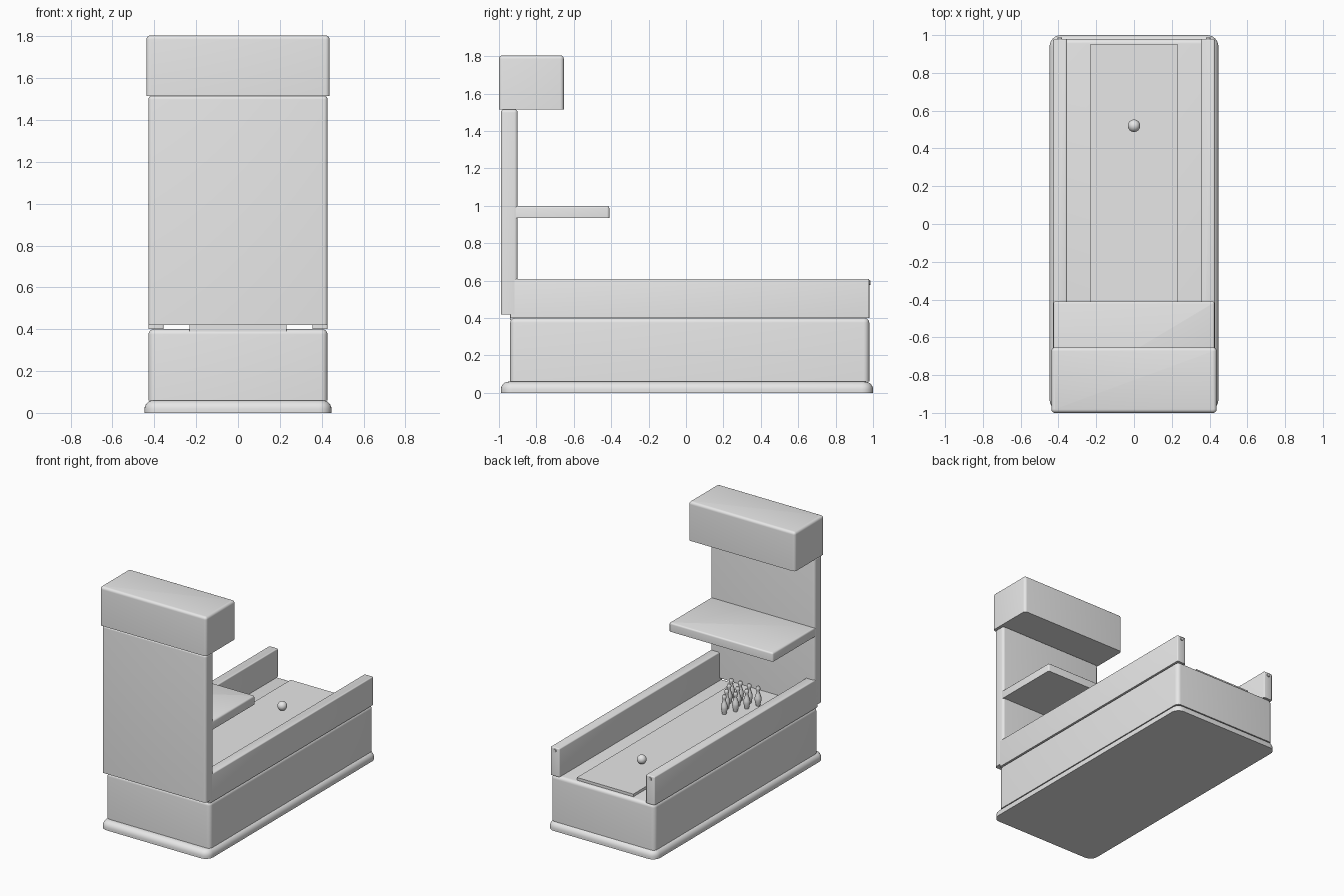
import bpy, bmesh, math

if "Cube" in bpy.data.objects:
    bpy.data.objects.remove(bpy.data.objects["Cube"])

grey = bpy.data.materials.new("plain_grey")
grey.diffuse_color = (0.8, 0.8, 0.8, 1)
grey.use_nodes = True
grey.node_tree.nodes["Principled BSDF"].inputs["Base Color"].default_value = grey.diffuse_color


def finish(name, bm):
    bmesh.ops.recalc_face_normals(bm, faces=bm.faces[:])
    me = bpy.data.meshes.new(name)
    bm.to_mesh(me)
    bm.free()
    ob = bpy.data.objects.new(name, me)
    bpy.context.collection.objects.link(ob)
    me.materials.append(grey)
    bpy.ops.object.select_all(action='DESELECT')
    ob.select_set(True)
    bpy.context.view_layer.objects.active = ob
    bpy.ops.object.shade_smooth_by_angle(angle=math.radians(35))
    return ob


def bevel(bm, test, width, seg):
    edges = [e for e in bm.edges if test(e)]
    bmesh.ops.bevel(bm, geom=edges, offset=width, segments=seg, profile=0.5,
                    affect='EDGES', clamp_overlap=True)


def box(name, x, y, z, corner=0, top=0, seg=5):
    """Box from ranges, with rounded upright corners and a rounded top rim."""
    bm = bmesh.new()
    bmesh.ops.create_cube(bm, size=1)
    for v in bm.verts:
        v.co = [r[0] if c < 0 else r[1] for c, r in zip(v.co, (x, y, z))]
    if corner:
        bevel(bm, lambda e: abs(e.verts[0].co.z - e.verts[1].co.z) > 1e-4, corner, seg)
    if top:
        bevel(bm, lambda e: all(v.co.z > z[1] - 1e-4 for v in e.verts), top, seg)
    return finish(name, bm)


def lathe(name, profile, loc, sides=16):
    """Turned solid from (radius, height) points."""
    bm = bmesh.new()
    vs = [bm.verts.new((r, 0, h)) for r, h in profile]
    es = [bm.edges.new(p) for p in zip(vs, vs[1:])]
    bmesh.ops.spin(bm, geom=vs + es, cent=(0, 0, 0), axis=(0, 0, 1),
                   angle=math.tau, steps=sides)
    bmesh.ops.remove_doubles(bm, verts=bm.verts[:], dist=1e-5)
    ob = finish(name, bm)
    ob.location = loc
    return ob


# Plinth and cabinet
box("base_plinth", (-.447, .447), (-.99, 1.0), (0, .06), .06, .042, 6)
box("cabinet", (-.428, .428), (-.94, .98), (.06, .40), .03, .025)

# Playing lane
box("lane", (-.232, .232), (-.94, .95), (.39, .42))

# Back panel, shelf and head box
box("back_panel", (-.428, .428), (-.99, -.90), (.42, 1.516), .018, .018)
box("shelf", (-.427, .427), (-.93, -.41), (.935, 1.0), .012, .012, 3)
box("head_box", (-.438, .438), (-1.0, -.653), (1.516, 1.805), .02, .02)

# Side rails with a small peg in each end
for side, label in ((-1, "left"), (1, "right")):
    xs = sorted((side * .355, side * .428))
    box(label + "_rail", xs, (-.94, .98), (.40, .61), .008, .01, 3)
    bm = bmesh.new()
    bmesh.ops.create_cone(bm, cap_ends=True, segments=16, radius1=.012,
                          radius2=.012, depth=.03)
    peg = finish(label + "_rail_peg", bm)
    peg.rotation_euler.x = math.pi / 2
    peg.location = (side * .392, .972, .588)

# Ball
bm = bmesh.new()
bmesh.ops.create_uvsphere(bm, u_segments=24, v_segments=16, radius=.033)
finish("ball", bm).location = (0, .52, .453)

# Ten pins in a triangle, point towards the ball
pin = [(0, 0), (.014, 0), (.019, .02), (.024, .045), (.023, .06), (.016, .083),
       (.011, .1), (.012, .11), (.016, .122), (.015, .134), (.009, .143), (0, .146)]
for row in range(4):
    for i in range(row + 1):
        lathe(f"pin_{row}_{i}", pin, ((i - row / 2) * .073, -.45 - row * .08, .42))
